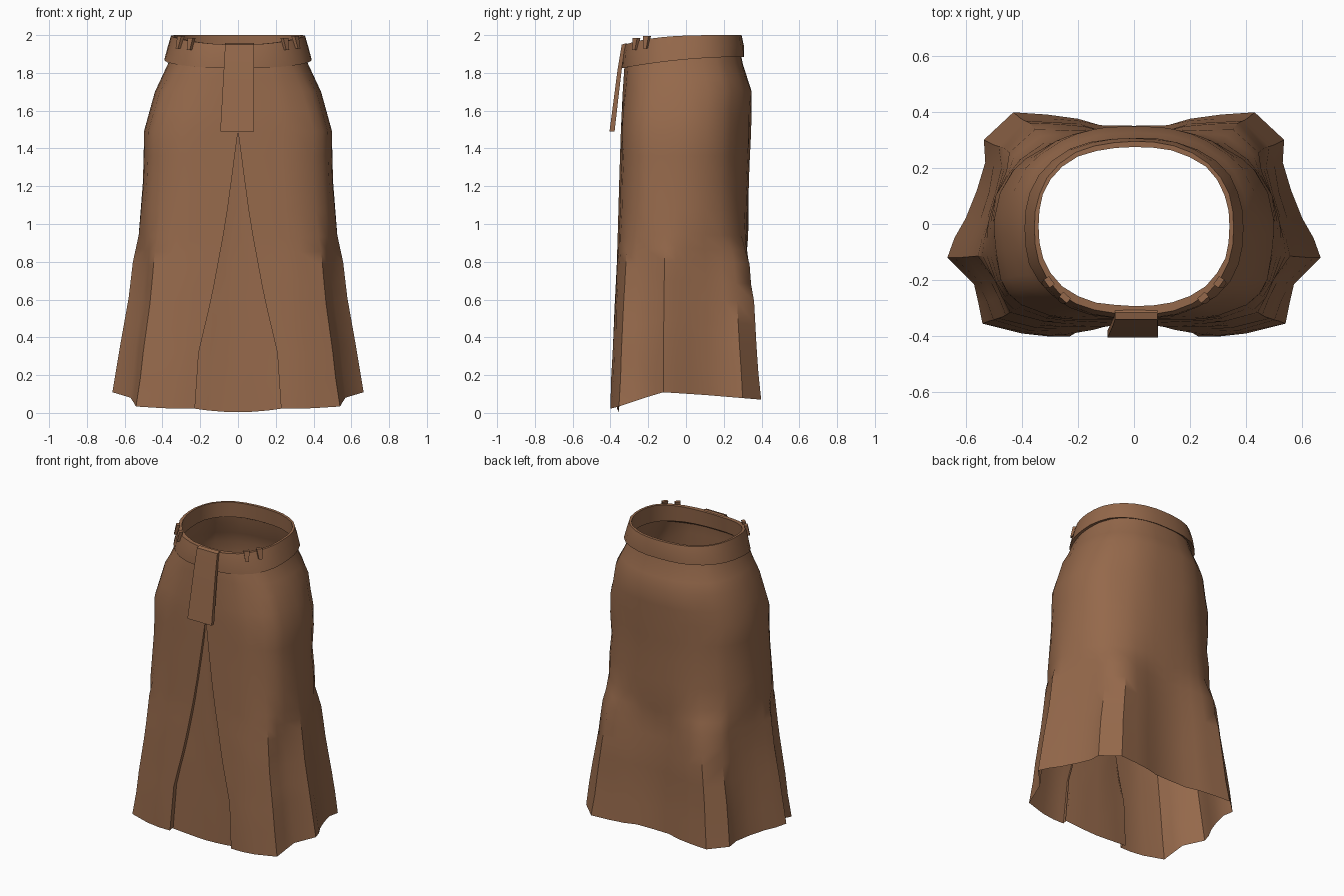
import bpy, bmesh, math, random
from mathutils import Vector

if "Cube" in bpy.data.objects:
    bpy.data.objects.remove(bpy.data.objects["Cube"])

random.seed(4)
cloth = bpy.data.materials.new("brown_cloth")
cloth.diffuse_color = (0.30, 0.14, 0.07, 1)
cloth.use_nodes = True
cloth.node_tree.nodes["Principled BSDF"].inputs["Base Color"].default_value = cloth.diffuse_color


def make(name, verts, faces, angle=30, mirror=False):
    me = bpy.data.meshes.new(name)
    me.from_pydata(verts, [], faces)
    ob = bpy.data.objects.new(name, me)
    bpy.context.collection.objects.link(ob)
    me.materials.append(cloth)
    bm = bmesh.new()
    bm.from_mesh(me)
    bmesh.ops.remove_doubles(bm, verts=bm.verts, dist=0.0005)
    bmesh.ops.recalc_face_normals(bm, faces=bm.faces)
    bm.to_mesh(me)
    bm.free()
    bpy.ops.object.select_all(action='DESELECT')
    ob.select_set(True)
    bpy.context.view_layer.objects.active = ob
    bpy.ops.object.shade_smooth_by_angle(angle=math.radians(angle))
    if mirror:
        ob.modifiers.new("mirror", 'MIRROR')
    return ob


def grid_faces(rows, cols, wrap_r=False, wrap_c=False):
    return [(r * cols + c, r * cols + (c + 1) % cols,
             (r + 1) % rows * cols + (c + 1) % cols, (r + 1) % rows * cols + c)
            for r in range(rows - (not wrap_r)) for c in range(cols - (not wrap_c))]


def lerp_table(table, z):
    # table runs from high to low; first entry of each row is the height
    for a, b in zip(table, table[1:]):
        if z >= b[0]:
            t = min(1, max(0, (a[0] - z) / (a[0] - b[0])))
            return [p + (q - p) * t for p, q in zip(a, b)][1:]
    return table[-1][1:]


def oval(u, v, rx, yf, yb, n):
    # point on a rounded box outline in direction (u, v)
    s = (abs(u) ** n + abs(v) ** n) ** (-1 / n)
    return u * s * rx, v * s * (yb - yf) / 2 + (yb + yf) / 2


# height, half width, front y, back y, amount of hem shape
LEVELS = [(1.93, .345, -.31, .285, 0), (1.85, .37, -.325, .30, 0),
          (1.70, .44, -.335, .348, 0), (1.49, .498, -.345, .345, 0),
          (1.25, .503, -.353, .335, .05), (0.92, .53, -.362, .338, .2),
          (0.76, .558, -.367, .35, .75), (0.55, .58, -.378, .368, .85),
          (0.30, .62, -.388, .378, .93), (0, .665, -.40, .40, 1)]
# right half of the hem outline, front slit to back centre
HEM = [(.31, -.40), (.40, -.39), (.54, -.355), (.555, -.28), (.57, -.215), (.665, -.12),
       (.64, -.05), (.60, .02), (.56, .12), (.53, .22), (.535, .30), (.43, .398),
       (.31, .39), (.20, .375), (.12, .352), (0, .35)]
# half width of the front slit by height
SLIT = [(1.49, 0), (1.0, .065), (.6, .138), (.3, .208), (0, .228)]
# hem height by y
HEM_Z = [(.4, .07), (.1, .095), (-.13, .11), (-.35, .035), (-.41, .02)]

# skirt shell: right half, mirrored, open along the front slit
heights = [1.93, 1.85, 1.77, 1.70, 1.59, 1.49, 1.36, 1.22, 1.07, .92, .84, .76, .65, .55, .42, .30, .15, 0]
verts = []
for z in heights:
    rx, yf, yb, w = lerp_table(LEVELS, z)
    full = min(1, (1.93 - z) / .4)
    row = []
    for hx, hy in HEM:
        # front corners are fuller than the back ones
        n = 2.4 + full * (1.0 if hy < -.2 else .3 if hy < .05 else -.22)
        ox, oy = oval(hx / .6, hy / .38, rx, yf, yb, n)
        sx = hx * rx / .665
        sy = hy * (yb - yf) / .80 + (yb + yf) / 2
        x, y = ox + (sx - ox) * w, oy + (sy - oy) * w
        if .05 < z < 1.8 and 0 < hx < .6:   # cloth creases
            k = 1 + random.uniform(-.009, .009)
            x, y = x * k, y * k
        row.append((x, y))
    e = lerp_table(SLIT, z)[0] if z < 1.49 else 0
    x1 = row[0][0]
    row = [(e, yf), ((e + x1) / 2, (yf + row[0][1]) / 2)] + row
    if e:
        row = [(e, yf + .015 + .02 * (1 - z / 1.5))] + row    # turned-in slit edge
    else:
        row = [row[0]] + row
    for x, y in row:
        drop = lerp_table(HEM_Z, y)[0] * max(0, 1 - z / 1.2)
        verts.append((x, y, z + drop))
make("skirt", verts, grid_faces(len(heights), len(HEM) + 3), 42, True)

# inner panel behind the slit
verts = []
hs = [1.52, 1.25, 1.0, .8, .6, .45, .3, .15, 0]
for z in hs:
    yf = lerp_table(LEVELS, z)[1]
    e = lerp_table(SLIT, z)[0] + .012
    for k in range(7):
        t = k / 3 - 1
        y = yf + .014 + .02 * (1 - z / 1.5) + .012 * (1 - t * t) * (1 - z / 1.6) + random.uniform(-.003, .003)
        verts.append((e * t, y, z + .004 + .02 * t * t * max(0, 1 - z)))
make("inner_panel", verts, grid_faces(len(hs), 7), 42)

# belt: closed section swept round the waist, dipping at the front
SECTION = [(.343, -.305, .28, 1.85, 1.90), (.34, -.292, .275, 1.95, 2.0),
           (.355, -.322, .293, 1.95, 2.0), (.374, -.335, .305, 1.89, 1.945),
           (.39, -.338, .307, 1.825, 1.885)]
SEG = 32
verts = []
for rx, yf, yb, zf, zb in SECTION:
    for i in range(SEG):
        a = 2 * math.pi * i / SEG
        x, y = oval(math.cos(a), math.sin(a), rx, yf, yb, 2.4)
        t = ((yb - y) / (yb - yf)) ** (4 if zb == 2.0 else 2)
        k = 1 + random.uniform(-.006, .006) * (abs(math.cos(a)) < .95)
        verts.append((x * k, y * k, zb + (zf - zb) * t))
make("belt", verts, grid_faces(len(SECTION), SEG, True, True), 35)

# hanging belt end: folded over the top and sloping outwards
PATH = [(-.295, 1.94), (-.315, 1.957), (-.340, 1.95), (-.362, 1.82), (-.384, 1.65), (-.405, 1.49),
        (-.378, 1.49), (-.360, 1.65), (-.340, 1.82), (-.325, 1.93)]
verts = []
for s in (-1, 1):
    for y, z in PATH:
        f = (1.95 - z) / .46
        verts.append((s * (.076 + .014 * f) + .008 - .012 * f, y, z))
m = len(PATH)
faces = grid_faces(2, m, False, True) + [tuple(range(m)), tuple(range(m, 2 * m))]
make("belt_end", verts, faces, 30)


# belt loops: thin tapered tabs lying on the belt
def belt_loop(name, deg, z0, z1, w):
    a = math.radians(deg)
    x0, y0 = oval(math.cos(a), math.sin(a), .37, -.335, .303, 2.4)
    x1, y1 = oval(math.cos(a), math.sin(a), .355, -.325, .295, 2.4)
    out = Vector((math.cos(a), math.sin(a), 0))
    side = Vector((-out.y, out.x, 0))
    v = []
    for x, y, z, ww in ((x0, y0, z0, w * .6), (x1, y1, z1, w)):
        for o in (.010, -.012):
            for s in (-1, 1):
                v.append(Vector((x, y, z)) + out * o + side * s * ww)
    make(name, v, [(0, 1, 3, 2), (4, 6, 7, 5), (0, 4, 5, 1),
                   (2, 3, 7, 6), (0, 2, 6, 4), (1, 5, 7, 3)])


for side, sgn in (("right", 1), ("left", -1)):
    belt_loop("front_loop_" + side, -90 + sgn * 41, 1.92, 1.985, .018)
    belt_loop("outer_loop_" + side, -90 + sgn * 54, 1.93, 1.995, .018)
